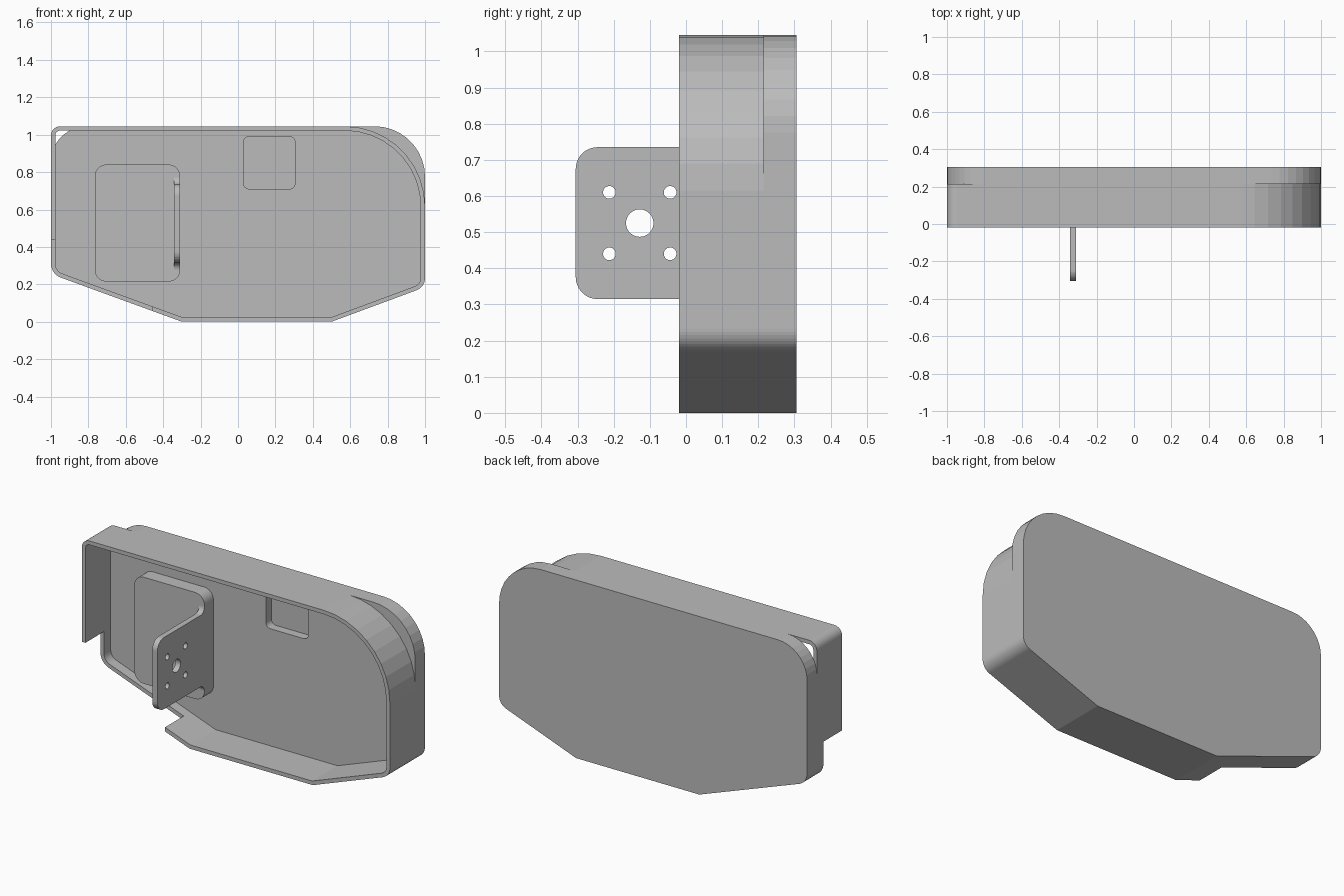
import bpy, bmesh, math
from mathutils import Vector

cube = bpy.data.objects.get("Cube")
if cube:
    bpy.data.objects.remove(cube, do_unlink=True)

grey = bpy.data.materials.new("plain grey")
grey.use_nodes = True
grey.diffuse_color = (0.5, 0.5, 0.5, 1)
grey.node_tree.nodes["Principled BSDF"].inputs["Base Color"].default_value = (0.5, 0.5, 0.5, 1)


def rounded(corners, steps=9):
    """Outline from (u, v, radius) corners, each replaced by an arc."""
    pts = []
    for i, (u, v, r) in enumerate(corners):
        p = Vector((u, v))
        a = (Vector(corners[i - 1][:2]) - p).normalized()
        b = (Vector(corners[(i + 1) % len(corners)][:2]) - p).normalized()
        if r == 0:
            pts.append(p)
            continue
        half = a.angle(b) / 2
        centre = p + (a + b).normalized() * r / math.sin(half)
        start = p + a * r / math.tan(half) - centre
        end = p + b * r / math.tan(half) - centre
        sweep = start.angle(end)
        for k in range(steps + 1):
            t = k / steps
            pts.append(centre + (start * math.sin((1 - t) * sweep)
                                 + end * math.sin(t * sweep)) / math.sin(sweep))
    return pts


def inset(corners, t):
    """Move every edge of a counter-clockwise convex outline inwards by t."""
    out = []
    for i, (u, v, r) in enumerate(corners):
        p = Vector((u, v))
        a = (p - Vector(corners[i - 1][:2])).normalized()
        b = (Vector(corners[(i + 1) % len(corners)][:2]) - p).normalized()
        na, nb = Vector((-a.y, a.x)), Vector((-b.y, b.x))
        q = p + (na + nb) * t / (1 + na.dot(nb))
        out.append((q.x, q.y, max(r - t, 0)))
    return out


def place(p, d, axis):
    return (p.x, d, p.y) if axis == "Y" else (d, p.x, p.y)


def finish(name, bm):
    bmesh.ops.remove_doubles(bm, verts=bm.verts, dist=1e-5)
    bmesh.ops.recalc_face_normals(bm, faces=bm.faces)
    mesh = bpy.data.meshes.new(name)
    bm.to_mesh(mesh)
    bm.free()
    mesh.materials.append(grey)
    obj = bpy.data.objects.new(name, mesh)
    bpy.context.collection.objects.link(obj)
    return obj


def prism(name, pts, d0, d1, axis="Y"):
    bm = bmesh.new()
    face = bm.faces.new([bm.verts.new(place(p, d0, axis)) for p in pts])
    geom = bmesh.ops.extrude_face_region(bm, geom=[face])["geom"]
    move = Vector(place(Vector((0, 0)), d1 - d0, axis))
    bmesh.ops.translate(bm, vec=move, verts=[g for g in geom if isinstance(g, bmesh.types.BMVert)])
    if not any(f.is_valid and len(f.verts) == len(pts) and f is face for f in bm.faces):
        bm.faces.new([v for v in bm.verts][:len(pts)])
    return finish(name, bm)


def tube(name, outer, inner, d0, d1):
    bm = bmesh.new()
    rings = [[bm.verts.new(place(p, d, "Y")) for p in pts]
             for pts, d in ((outer, d0), (outer, d1), (inner, d1), (inner, d0))]
    n = len(outer)
    for k in range(4):
        a, b = rings[k], rings[(k + 1) % 4]
        for i in range(n):
            j = (i + 1) % n
            bm.faces.new((a[i], a[j], b[j], b[i]))
    return finish(name, bm)


def cut(obj, cutter):
    mod = obj.modifiers.new("cut", "BOOLEAN")
    mod.operation, mod.solver, mod.object = "DIFFERENCE", "EXACT", cutter
    with bpy.context.temp_override(object=obj, active_object=obj):
        bpy.ops.object.modifier_apply(modifier=mod.name)
    bpy.data.objects.remove(cutter, do_unlink=True)


def box(u0, u1, v0, v1, r=0):
    return rounded([(u0, v0, r), (u1, v0, r), (u1, v1, r), (u0, v1, r)])


def outline(top_right, top_left):
    return [(-0.3, 0, 0), (0.5, 0, 0), (1, 0.185, 0.07),
            (1, 1.045, top_right), (-1, 1.045, top_left), (-1, 0.255, 0.08)]


# Back plate with a shallow square pocket
back_plate = prism("back_plate", rounded(outline(0.27, 0.19)), 0.215, 0.305)
cut(back_plate, prism("pocket_cutter", box(0.03, 0.305, 0.71, 0.99, 0.03), 0.1, 0.267))

# Rim wall, cut back along the lower left
rim = outline(0.43, 0.05)
rim_wall = tube("rim_wall", rounded(rim), rounded(inset(rim, 0.023)), -0.02, 0.215)
cut(rim_wall, prism("notch_cutter", box(-1.2, -0.46, -0.2, 0.44), -0.2, 0.153))

# Bracket base pad
prism("bracket_pad", box(-0.765, -0.31, 0.215, 0.84, 0.06), 0.132, 0.215)

# Upright bracket flange, flared where it meets the pad
flange = prism("bracket_flange", rounded([
    (-0.305, 0.315, 0.06), (0.132, 0.315, 0.039), (0.132, 0.275, 0),
    (0.132, 0.775, 0), (0.132, 0.735, 0.039), (-0.305, 0.735, 0.06)]), -0.343, -0.31, "X")

# Centre hole and four screw holes
holes = [(-0.128, 0.525, 0.038)]
holes += [(y, z, 0.0175) for y in (-0.212, -0.044) for z in (0.44, 0.61)]
for y, z, r in holes:
    ring = [Vector((y + r * math.cos(a * math.pi / 16), z + r * math.sin(a * math.pi / 16)))
            for a in range(32)]
    cut(flange, prism("hole_cutter", ring, -0.5, -0.2, "X"))
